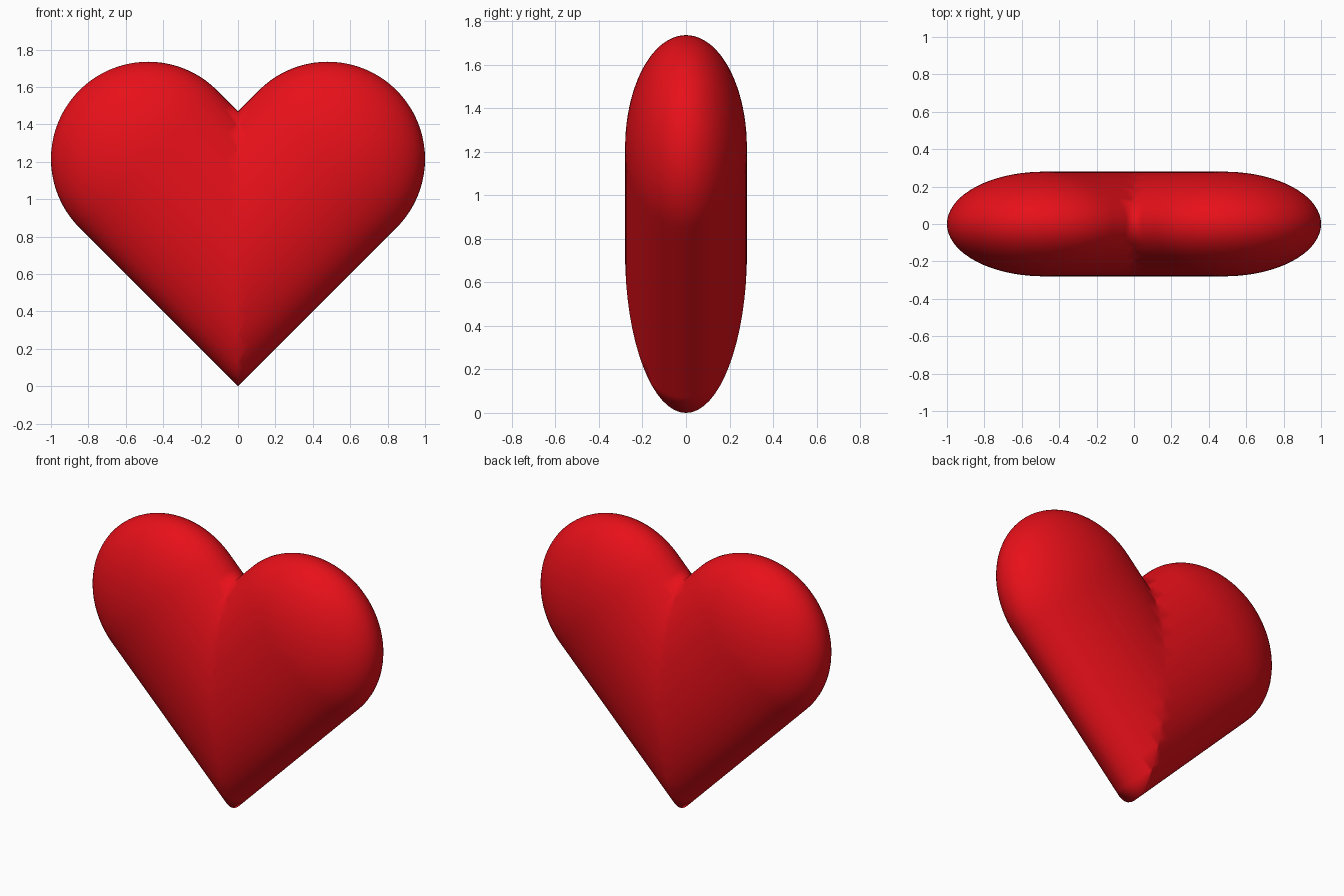
import bpy, bmesh
from math import radians
from mathutils import Matrix, Vector

if "Cube" in bpy.data.objects:
    bpy.data.objects.remove(bpy.data.objects["Cube"])

R = 0.52           # lobe radius in the front view
DEPTH = 0.28       # half thickness
CENTRE = Vector((0.48, 0, 1.215))

bm = bmesh.new()

# Rounded lobe end: half a sphere
bmesh.ops.create_uvsphere(bm, u_segments=64, v_segments=40, radius=R)
bmesh.ops.delete(bm, geom=[v for v in bm.verts if v.co.z < -1e-4], context='VERTS')

# Straight body: extrude the open rim in steps
rim = [e for e in bm.edges if e.is_boundary]
for _ in range(13):
    new = bmesh.ops.extrude_edge_only(bm, edges=rim)['geom']
    rim = [g for g in new if isinstance(g, bmesh.types.BMEdge)]
    bmesh.ops.translate(bm, vec=(0, 0, -0.1),
                        verts=[g for g in new if isinstance(g, bmesh.types.BMVert)])

# Flatten, lean 45 degrees and mitre on the centre plane
bm.transform(Matrix.Translation(CENTRE)
             @ Matrix.Rotation(radians(45), 4, 'Y')
             @ Matrix.Diagonal((1, DEPTH / R, 1, 1)))
bmesh.ops.bisect_plane(bm, geom=bm.verts[:] + bm.edges[:] + bm.faces[:], dist=1e-5,
                       plane_co=(0, 0, 0), plane_no=(1, 0, 0), clear_inner=True)
bmesh.ops.recalc_face_normals(bm, faces=bm.faces[:])
for f in bm.faces:
    f.smooth = True

mesh = bpy.data.meshes.new("heart")
bm.to_mesh(mesh)
bm.free()
heart = bpy.data.objects.new("heart", mesh)
bpy.context.collection.objects.link(heart)

# Second half
mirror = heart.modifiers.new("mirror", 'MIRROR')
mirror.use_clip = True
mirror.merge_threshold = 0.001

red = bpy.data.materials.new("red")
red.diffuse_color = (0.8, 0.005, 0.01, 1)
red.use_nodes = True
red.node_tree.nodes["Principled BSDF"].inputs["Base Color"].default_value = red.diffuse_color
mesh.materials.append(red)
